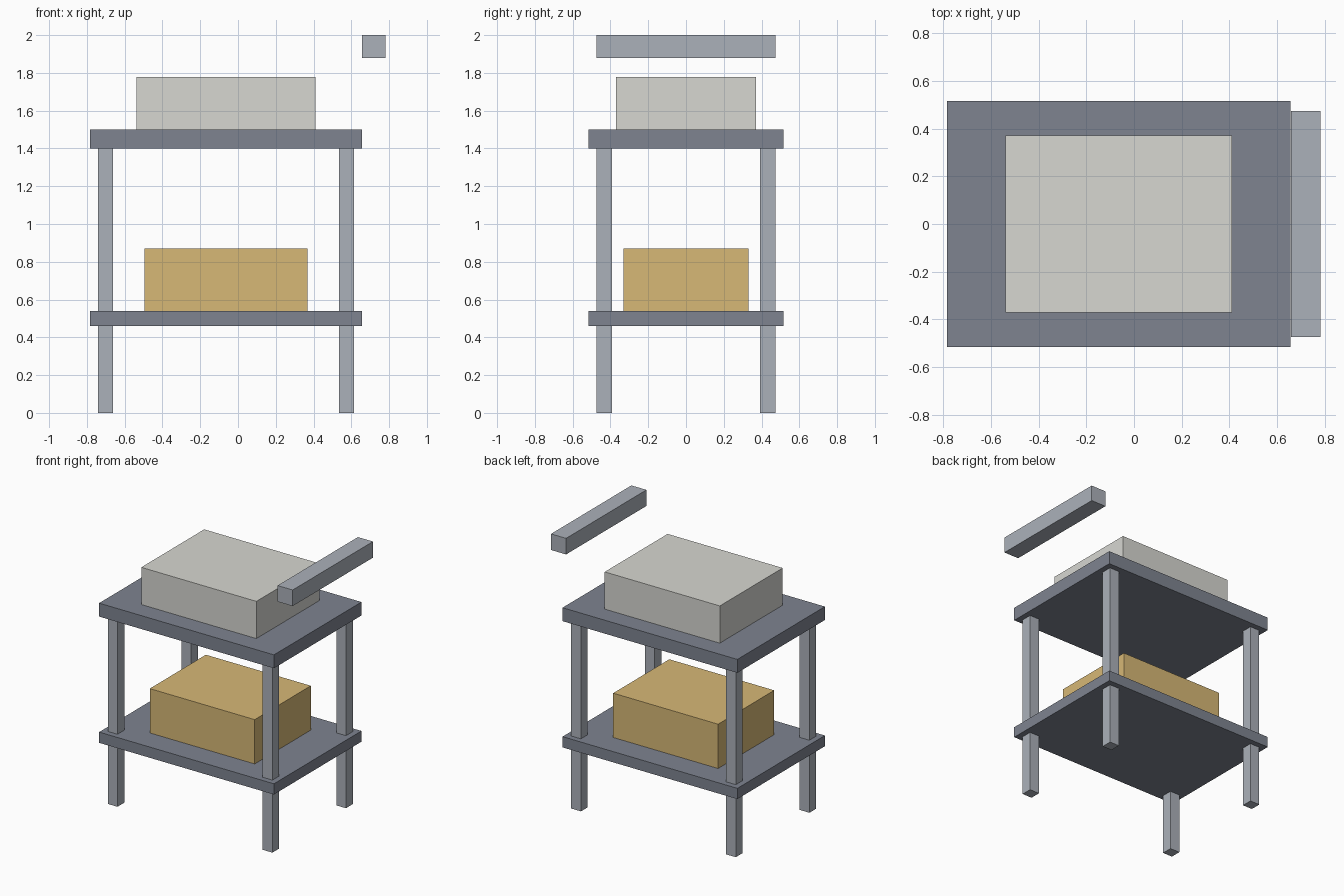
import bpy

if "Cube" in bpy.data.objects:
    bpy.data.objects.remove(bpy.data.objects["Cube"])


def material(name, rgb):
    m = bpy.data.materials.new(name)
    m.diffuse_color = (*rgb, 1.0)
    m.use_nodes = True
    m.node_tree.nodes["Principled BSDF"].inputs["Base Color"].default_value = m.diffuse_color
    return m


def box(name, centre, size, mat):
    bpy.ops.mesh.primitive_cube_add(size=1, location=centre)
    ob = bpy.context.object
    ob.name = name
    ob.scale = size
    bpy.ops.object.transform_apply(location=False, rotation=False, scale=True)
    ob.data.materials.append(mat)
    return ob


shelf_grey = material("shelf_grey", (0.21, 0.23, 0.28))
frame_grey = material("frame_grey", (0.41, 0.44, 0.49))
pale = material("pale_box", (0.68, 0.68, 0.64))
tan = material("tan_box", (0.68, 0.48, 0.18))

CX = -0.0635  # cart body is offset to balance the handle

# Shelves
box("top_shelf", (CX, 0, 1.45), (1.44, 1.03, 0.10), shelf_grey)
box("lower_shelf", (CX, 0, 0.50), (1.44, 1.03, 0.08), shelf_grey)

# Four legs
for y, depth in ((-0.433, "front"), (0.433, "back")):
    for dx, side in ((-0.638, "left"), (0.638, "right")):
        box(f"{depth}_{side}_leg", (CX + dx, y, 0.70), (0.08, 0.08, 1.40), frame_grey)

# Push handle, floating beside and above the top shelf
box("push_handle", (0.719, 0, 1.94), (0.124, 0.945, 0.12), frame_grey)

# Boxes resting on the shelves
box("top_box", (CX, 0, 1.6385), (0.948, 0.74, 0.277), pale)
box("lower_box", (CX, 0, 0.705), (0.864, 0.66, 0.33), tan)
